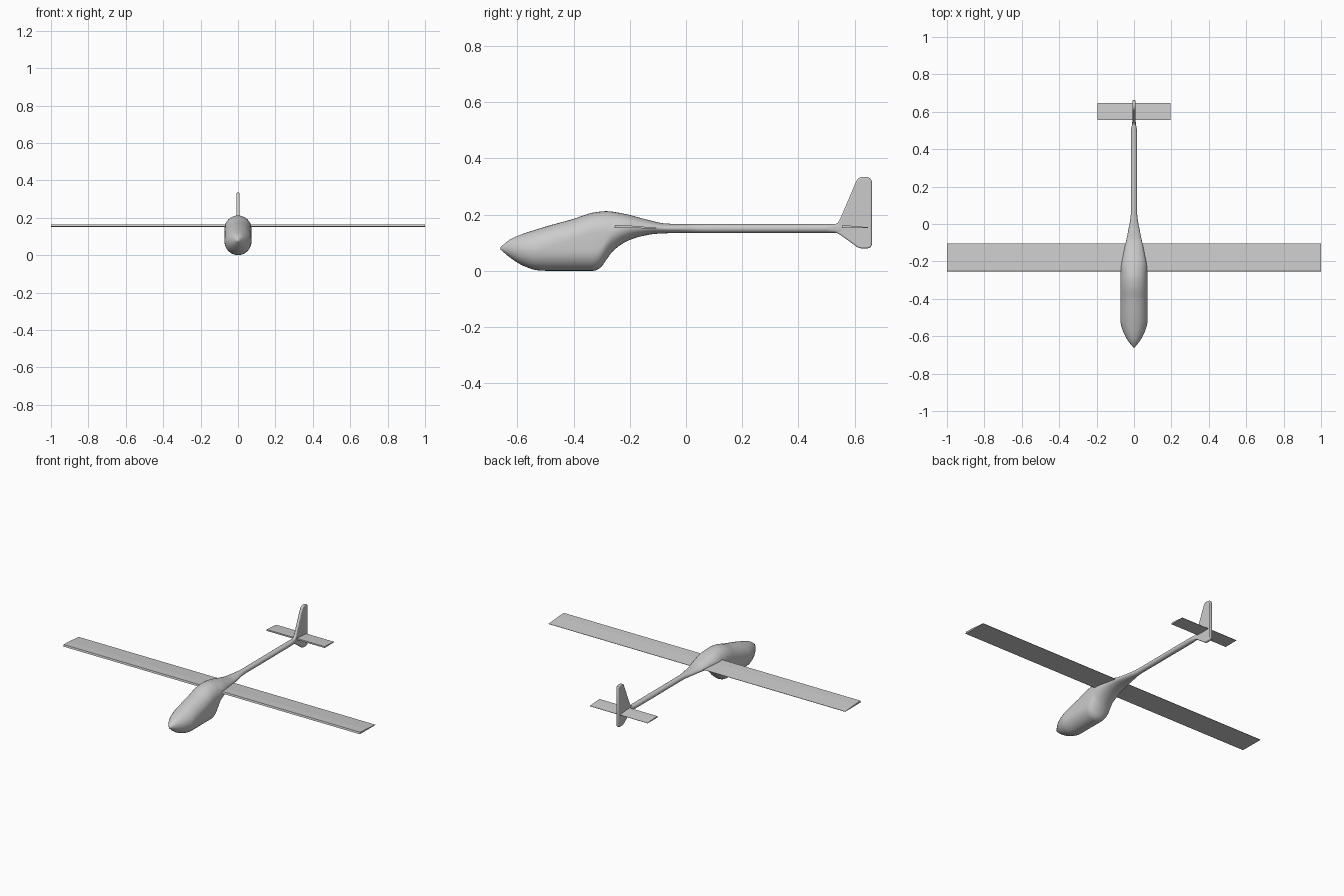
import bpy, bmesh, math

cube = bpy.data.objects.get("Cube")
if cube:
    bpy.data.objects.remove(cube, do_unlink=True)

grey = bpy.data.materials.new("light grey")
grey.use_nodes = True
COLOUR = (0.6, 0.6, 0.6, 1)
grey.diffuse_color = COLOUR
grey.node_tree.nodes["Principled BSDF"].inputs["Base Color"].default_value = COLOUR


def add_object(name, bm, smooth_angle=None):
    bmesh.ops.recalc_face_normals(bm, faces=bm.faces)
    mesh = bpy.data.meshes.new(name)
    bm.to_mesh(mesh)
    bm.free()
    mesh.materials.append(grey)
    obj = bpy.data.objects.new(name, mesh)
    bpy.context.collection.objects.link(obj)
    if smooth_angle:
        bpy.ops.object.select_all(action='DESELECT')
        obj.select_set(True)
        bpy.context.view_layer.objects.active = obj
        bpy.ops.object.shade_smooth_by_angle(angle=math.radians(smooth_angle))
    return obj


def curve_value(points, y):
    """Smooth interpolation through (y, value) points without overshoot."""
    slopes = [(b[1] - a[1]) / (b[0] - a[0]) for a, b in zip(points, points[1:])]

    def tangent(i):
        if i == 0 or i == len(points) - 1:
            return slopes[min(i, len(slopes) - 1)]
        a, b = slopes[i - 1], slopes[i]
        return 2 * a * b / (a + b) if a * b > 0 else 0

    for i, (a, b) in enumerate(zip(points, points[1:])):
        if y <= b[0]:
            h = b[0] - a[0]
            t = (y - a[0]) / h
            return (a[1] * (1 + 2 * t) * (1 - t) ** 2 + b[1] * t * t * (3 - 2 * t)
                    + h * tangent(i) * t * (1 - t) ** 2 + h * tangent(i + 1) * t * t * (t - 1))
    return points[-1][1]


# Fuselage pod and tail boom: one loft of upright rounded sections
TOP = [(-.66, .085), (-.62, .115), (-.52, .151), (-.4, .185), (-.33, .207), (-.285, .212),
       (-.22, .203), (-.15, .185), (-.07, .168), (0, .166), (.57, .166)]
BOTTOM = [(-.66, .075), (-.62, .042), (-.58, .018), (-.53, .002), (-.5, 0), (-.33, 0),
          (-.305, .01), (-.29, .03), (-.26, .07), (-.22, .1), (-.17, .12), (-.1, .132),
          (0, .135), (.57, .135)]
WIDTH = [(-.66, .004), (-.62, .035), (-.57, .06), (-.52, .072), (-.25, .072), (-.15, .055),
         (-.05, .034), (.06, .017), (.49, .017), (.55, .008), (.57, .007)]
SIDES = 16

bm = bmesh.new()
stations = [-.66 + .01 * i for i in range(73)] + [.2, .35, .48, .5, .53, .57]
rings = []
for y in stations:
    top, bottom, w = (curve_value(c, y) for c in (TOP, BOTTOM, WIDTH))
    r = min(w, (top - bottom) / 2)
    ring = []
    for half, centre in ((0, top - r), (1, bottom + r)):
        for k in range(SIDES + 1):
            a = math.pi * (half + k / SIDES)
            ring.append(bm.verts.new((w * math.cos(a), y, centre + r * math.sin(a))))
    rings.append(ring)
for a, b in zip(rings, rings[1:]):
    for i in range(len(a)):
        j = (i + 1) % len(a)
        bm.faces.new((a[i], a[j], b[j], b[i]))
bm.faces.new(rings[0])
bm.faces.new(rings[-1])
bmesh.ops.remove_doubles(bm, verts=bm.verts, dist=.0002)
add_object("fuselage", bm, 60)


def extrude_profile(name, profile, half_width, smooth_angle=None):
    """Extrude a (y, z) side profile evenly to both sides."""
    bm = bmesh.new()
    face = bm.faces.new([bm.verts.new((-half_width, y, z)) for y, z in profile])
    out = bmesh.ops.extrude_face_region(bm, geom=[face])
    moved = [v for v in out["geom"] if isinstance(v, bmesh.types.BMVert)]
    bmesh.ops.translate(bm, verts=moved, vec=(2 * half_width, 0, 0))
    return add_object(name, bm, smooth_angle)


# Wing and tailplane: blunt leading edge tapering to a thin trailing edge
extrude_profile("wing", [(-.255, .152), (-.252, .163), (-.2, .161),
                         (-.105, .153), (-.105, .151)], 1.0)
extrude_profile("tailplane", [(.555, .153), (.555, .162), (.58, .161),
                              (.648, .155), (.648, .153)], .195)

# Upright fin reaching above and below the boom, with rounded rims
FIN = [(.525, .163), (.54, .17), (.55, .187), (.605, .316), (.612, .328), (.624, .334),
       (.645, .334), (.657, .329), (.662, .318), (.662, .094), (.658, .084), (.648, .08),
       (.622, .08), (.61, .084), (.552, .126), (.538, .134), (.525, .137)]
fin = extrude_profile("fin", FIN, .0085, 40)
rim = fin.modifiers.new("rounded rim", 'BEVEL')
rim.width = .005
rim.segments = 3
rim.limit_method = 'ANGLE'
rim.angle_limit = math.radians(60)
